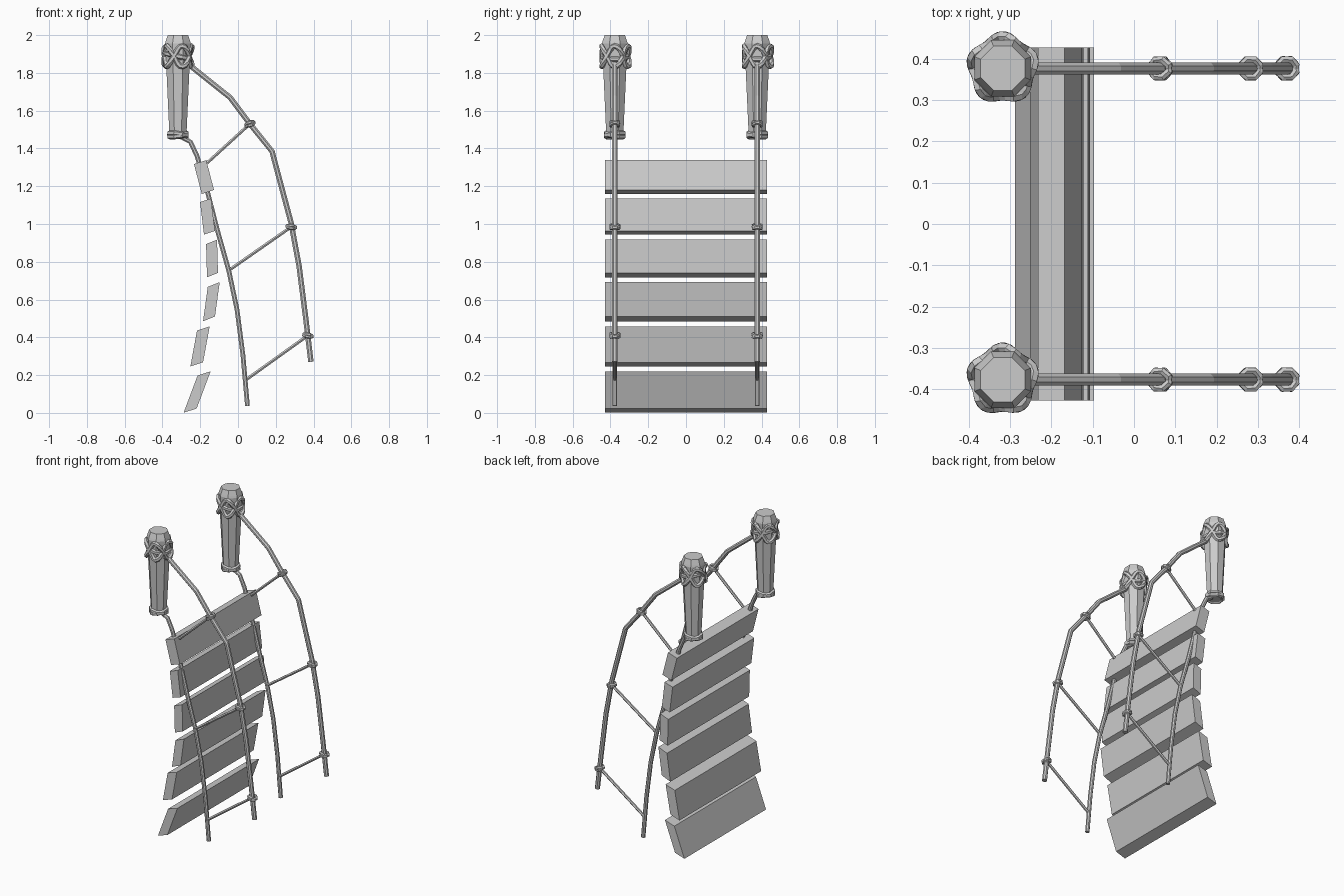
import bpy, bmesh, math
from mathutils import Vector

cube = bpy.data.objects.get("Cube")
if cube:
    bpy.data.objects.remove(cube, do_unlink=True)

GREY = bpy.data.materials.new("plain_grey")
GREY.use_nodes = True
GREY.diffuse_color = (0.6, 0.6, 0.6, 1)
GREY.node_tree.nodes["Principled BSDF"].inputs["Base Color"].default_value = (0.6, 0.6, 0.6, 1)

SIDE_Y = 0.377      # distance of each rope side from the centre
POST_X = -0.318
PLANK_HALF = 0.428


def finish(name, bm):
    bmesh.ops.recalc_face_normals(bm, faces=bm.faces)
    mesh = bpy.data.meshes.new(name)
    bm.to_mesh(mesh)
    bm.free()
    mesh.materials.append(GREY)
    obj = bpy.data.objects.new(name, mesh)
    bpy.context.collection.objects.link(obj)
    return obj


def tube(name, points, radius, sides=8, closed=False):
    """Sweep a round section along a path."""
    bm = bmesh.new()
    pts = [Vector(p) for p in points]
    n = len(pts)
    rings = []
    for i, p in enumerate(pts):
        if closed:
            d = pts[(i + 1) % n] - pts[i - 1]
            ref = Vector((0, 0, 1)) if abs(d.normalized().z) < 0.95 else Vector((0, 1, 0))
        else:
            d = pts[min(i + 1, n - 1)] - pts[max(i - 1, 0)]
            ref = Vector((0, 1, 0))
        u = d.cross(ref).normalized()
        v = u.cross(d).normalized()
        angles = [math.tau * (k + 0.5) / sides for k in range(sides)]
        rings.append([bm.verts.new(p + radius * (u * math.cos(a) + v * math.sin(a))) for a in angles])
    for i in range(n if closed else n - 1):
        a, b = rings[i], rings[(i + 1) % n]
        for k in range(sides):
            j = (k + 1) % sides
            bm.faces.new((a[k], a[j], b[j], b[k]))
    if not closed:
        bm.faces.new(rings[0])
        bm.faces.new(rings[-1])
    return finish(name, bm)


def lathe(name, profile, x, y, sides=8):
    """Faceted turned body with flat ends."""
    bm = bmesh.new()
    rings = []
    for r, z in profile:
        angles = [math.tau * (k + 0.5) / sides for k in range(sides)]
        rings.append([bm.verts.new((x + r * math.cos(a), y + r * math.sin(a), z)) for a in angles])
    for a, b in zip(rings, rings[1:]):
        for k in range(sides):
            j = (k + 1) % sides
            bm.faces.new((a[k], a[j], b[j], b[k]))
    bm.faces.new(rings[0])
    bm.faces.new(rings[-1])
    return finish(name, bm)


def loop(name, centre, axis, major, minor, count=8, sides=6):
    """Ring of rope around an axis."""
    axis = Vector(axis).normalized()
    u = axis.cross(Vector((0, 1, 0))).normalized()
    v = axis.cross(u)
    c = Vector(centre)
    pts = [c + major * (u * math.cos(math.tau * (k + 0.5) / count) + v * math.sin(math.tau * (k + 0.5) / count))
           for k in range(count)]
    return tube(name, pts, minor, sides, True)


# Planks: each a slanted slab given by top-left, top-right, lower-right corners
PLANKS = [
    ((-0.233, 1.317), (-0.168, 1.338), (-0.127, 1.180)),
    ((-0.201, 1.116), (-0.143, 1.135), (-0.122, 0.963)),
    ((-0.169, 0.894), (-0.111, 0.917), (-0.106, 0.741)),
    ((-0.160, 0.667), (-0.097, 0.692), (-0.122, 0.510)),
    ((-0.217, 0.436), (-0.150, 0.458), (-0.185, 0.268)),
    ((-0.214, 0.198), (-0.145, 0.220), (-0.219, 0.023)),
]
for i, (tl, tr, br) in enumerate(PLANKS):
    bl = (br[0] + tl[0] - tr[0], br[1] + tl[1] - tr[1])
    bm = bmesh.new()
    ends = [[bm.verts.new((x, y, z)) for x, z in (tl, tr, br, bl)] for y in (-PLANK_HALF, PLANK_HALF)]
    for end in ends:
        bm.faces.new(end)
    for k in range(4):
        j = (k + 1) % 4
        bm.faces.new((ends[0][k], ends[0][j], ends[1][j], ends[1][k]))
    finish(f"plank_{i + 1}", bm)

HANDRAIL = [(-0.28, 1.86), (-0.23, 1.82), (-0.042, 1.67), (0.063, 1.53), (0.18, 1.385), (0.28, 1.01),
            (0.323, 0.78), (0.36, 0.49), (0.386, 0.27)]
FOOT_ROPE = [(-0.29, 1.455), (-0.252, 1.435), (-0.217, 1.36), (-0.164, 1.18), (-0.11, 0.97), (-0.048, 0.75),
             (-0.005, 0.545), (0.026, 0.307), (0.05, 0.037)]
# Ties: lower end, upper end, handrail direction at the knot
TIES = [((-0.164, 1.323), (0.063, 1.53), (0.64, -0.77)),
        ((-0.048, 0.755), (0.282, 0.985), (0.2, -0.98)),
        ((0.046, 0.178), (0.37, 0.41), (0.13, -0.99))]
POST = [(0.040, 1.455), (0.049, 1.475), (0.066, 1.82), (0.074, 1.955), (0.070, 1.968), (0.058, 2.0)]

for side, y in (("right", -SIDE_Y), ("left", SIDE_Y)):
    # Post with faceted cap
    lathe(f"{side}_post", POST, POST_X, y)

    # Woven knot around the post head
    steps, bights = 72, 5
    weave = []
    for k in range(steps):
        t = 2 * math.tau * k / steps
        r = 0.071 + 0.006 * math.sin(bights * t)
        weave.append((POST_X + r * math.cos(t), y + r * math.sin(t),
                      1.888 + 0.055 * math.cos(bights * t / 2)))
    tube(f"{side}_head_knot", weave, 0.0145, 6, True)
    loop(f"{side}_head_band", (POST_X, y, 1.888), (0.25, 0, 1), 0.066, 0.015, 12)

    # Crossed lashings at the post foot
    for tilt in (-0.16, 0.16):
        loop(f"{side}_foot_lashing", (POST_X, y, 1.472), (tilt, tilt, 1), 0.049, 0.014)

    # Long ropes
    tube(f"{side}_handrail_rope", [(x, y, z) for x, z in HANDRAIL], 0.0155)
    tube(f"{side}_foot_rope", [(x, y, z) for x, z in FOOT_ROPE], 0.0135)

    # Cross ties, each knotted around the handrail
    for low, high, d in TIES:
        tube(f"{side}_tie", [(low[0], y, low[1]), (high[0], y, high[1])], 0.0095, 6)
        for tilt in (-0.3, 0.3):
            loop(f"{side}_tie_knot", (high[0], y, high[1]), (d[0] - 0.35, tilt, d[1]), 0.024, 0.0095)
